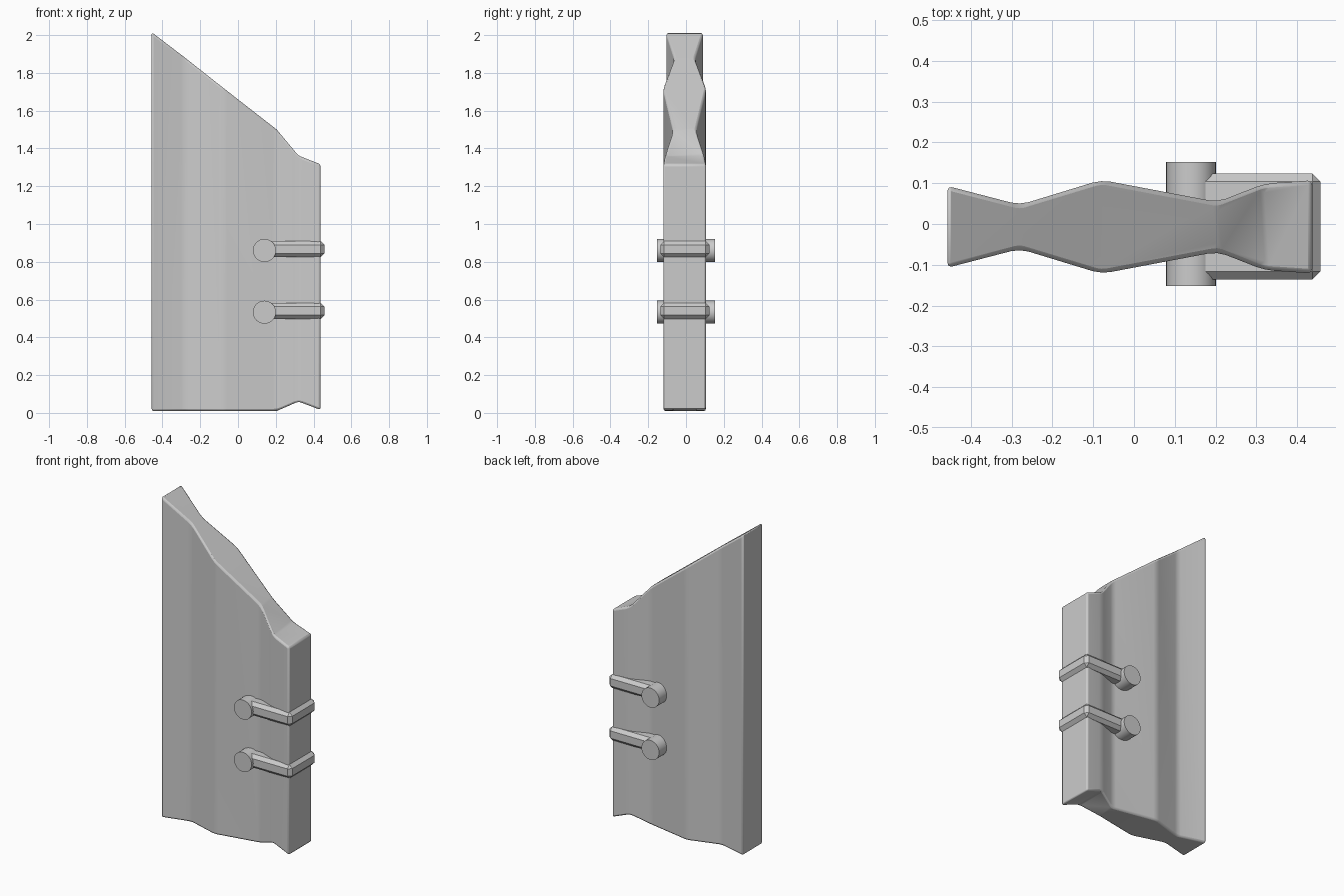
import bpy, bmesh

if "Cube" in bpy.data.objects:
    bpy.data.objects.remove(bpy.data.objects["Cube"])

CY = -0.007  # body centreline in y


def finish(ob, angle):
    bpy.ops.object.select_all(action='DESELECT')
    ob.select_set(True)
    bpy.context.view_layer.objects.active = ob
    bpy.ops.object.shade_smooth_by_angle(angle=angle)


def add_bevel(ob, width, segments, limit):
    m = ob.modifiers.new("bevel", 'BEVEL')
    m.width = width
    m.segments = segments
    m.limit_method = 'ANGLE'
    m.angle_limit = limit


# Wavy slab: stations of (x, half thickness, bottom z, top z)
stations = [
    (-0.457, 0.100, 0.010, 2.015),
    (-0.280, 0.054, 0.010, 1.880),
    (-0.080, 0.115, 0.010, 1.722),
    (0.205, 0.061, 0.010, 1.500),
    (0.320, 0.106, 0.060, 1.362),
    (0.437, 0.114, 0.016, 1.316),
]
bm = bmesh.new()
rings = [[bm.verts.new(p) for p in ((x, CY - h, b), (x, CY + h, b), (x, CY + h, t), (x, CY - h, t))]
         for x, h, b, t in stations]
for a, c in zip(rings, rings[1:]):
    for i in range(4):
        j = (i + 1) % 4
        bm.faces.new((a[i], a[j], c[j], c[i]))
bm.faces.new(rings[0])
bm.faces.new(rings[-1])
bmesh.ops.recalc_face_normals(bm, faces=bm.faces)
# round the long vertical creases, then the outer edges
creases = [e for e in bm.edges if abs(e.verts[0].co.x - e.verts[1].co.x) < 1e-5
           and abs(e.verts[0].co.y - e.verts[1].co.y) < 1e-5
           and -0.4 < e.verts[0].co.x < 0.4]
bmesh.ops.bevel(bm, geom=creases, offset=0.022, segments=2, profile=0.5, affect='EDGES')
for v in bm.verts:
    v.co.z = max(v.co.z, 0.004)
me = bpy.data.meshes.new("slab_body")
bm.to_mesh(me)
bm.free()
body = bpy.data.objects.new("slab_body", me)
bpy.context.collection.objects.link(body)
add_bevel(body, 0.013, 2, 0.75)
finish(body, 0.7)

# Two pegs through the slab, each with a chamfered strap around the edge
for n, z in enumerate((0.86, 0.533)):
    bpy.ops.mesh.primitive_cylinder_add(vertices=32, radius=0.061, depth=0.305,
                                        location=(0.14, 0, z), rotation=(1.5707963, 0, 0))
    peg = bpy.context.object
    peg.name = f"peg_{n + 1}"
    finish(peg, 0.6)

    bpy.ops.mesh.primitive_cube_add(size=1, location=(0.2985, -0.006, z + 0.007))
    strap = bpy.context.object
    strap.name = f"strap_{n + 1}"
    strap.scale = (0.317, 0.26, 0.086)
    bpy.ops.object.transform_apply(location=False, rotation=False, scale=True)
    add_bevel(strap, 0.02, 1, 0.5)
